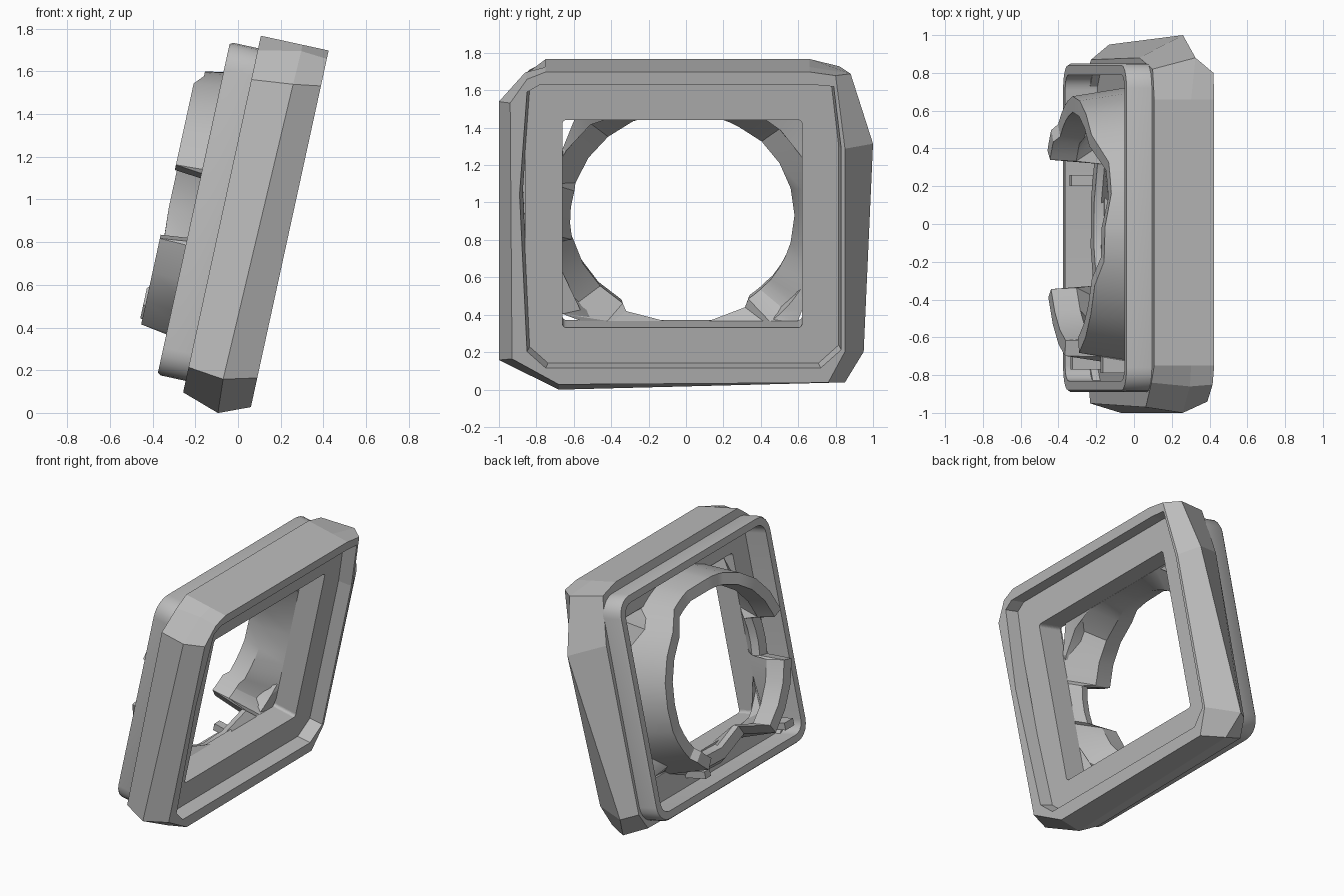
import bpy, bmesh
from math import sin, cos, pi, radians
from mathutils import Matrix

cube = bpy.data.objects.get("Cube")
if cube:
    bpy.data.objects.remove(cube)

grey = bpy.data.materials.new("plain grey")
grey.use_nodes = True
tone = (0.5, 0.5, 0.5, 1)
grey.diffuse_color = tone
grey.node_tree.nodes["Principled BSDF"].inputs["Base Color"].default_value = tone

# The whole housing leans: local axes are depth, width and height of the frame
LEAN = Matrix.Translation((0, 0, 0.9)) @ Matrix.Rotation(radians(12.3), 4, 'Y')


def finish(name, bm, smooth=None):
    bmesh.ops.recalc_face_normals(bm, faces=bm.faces)
    bm.transform(LEAN)
    mesh = bpy.data.meshes.new(name)
    bm.to_mesh(mesh)
    bm.free()
    mesh.materials.append(grey)
    obj = bpy.data.objects.new(name, mesh)
    bpy.context.collection.objects.link(obj)
    if smooth:
        bpy.ops.object.select_all(action='DESELECT')
        obj.select_set(True)
        bpy.context.view_layer.objects.active = obj
        bpy.ops.object.shade_smooth_by_angle(angle=radians(smooth))


def tube(name, rings, smooth=None):
    """Skin rings of equal length into a closed, hollow band."""
    bm = bmesh.new()
    loops = [[bm.verts.new(p) for p in ring] for ring in rings]
    n = len(loops[0])
    for k, a in enumerate(loops):
        b = loops[(k + 1) % len(loops)]
        for i in range(n):
            j = (i + 1) % n
            bm.faces.new((a[i], a[j], b[j], b[i]))
    finish(name, bm, smooth)


def outline(depth, points):
    return [(depth, y, c) for y, c in points]


def rounded(depth, y0, y1, c0, c1, r, steps=5):
    """Rounded rectangle, counter-clockwise from the +y side."""
    corners = [(y1 - r, c1 - r), (y0 + r, c1 - r), (y0 + r, c0 + r), (y1 - r, c0 + r)]
    return [(depth, y + r * cos(t), c + r * sin(t))
            for q, (y, c) in enumerate(corners)
            for t in [(q + s / steps) * pi / 2 for s in range(steps + 1)]]


def box(name, centre, size):
    bm = bmesh.new()
    bmesh.ops.create_cube(bm, size=1)
    bm.transform(Matrix.Translation(centre) @ Matrix.Diagonal((*size, 1)))
    finish(name, bm)


# Uneven faceted outer frame, from its rear edge round to the recessed front
back_outer = [(.66, .87), (.82, .83), (.88, .5), (.87, -.7), (.8, -.82),
              (-.68, -.84), (-.95, -.72), (-.97, .66), (-.84, .8), (-.75, .87)]
middle = [(.12, .66, .87), (.15, .88, .84), (.165, 1, .46), (.02, .95, -.71), (.1, .85, -.86),
          (.1, -.68, -.9), (.09, -1, -.74), (.116, -1, .68), (.12, -.86, .84), (.12, -.75, .87)]
front_outer = [(.66, .87), (.8, .85), (.85, .45), (.85, -.66), (.76, -.83),
               (-.68, -.84), (-.93, -.7), (-.94, .7), (-.85, .83), (-.75, .87)]
front_inner = [(.68, .8), (.79, .79), (.83, .45), (.83, -.65), (.72, -.75),
               (-.75, -.75), (-.85, -.66), (-.89, .2), (-.85, .76), (-.78, .8)]
recess = [(y * .98, c * .99) for y, c in front_inner]
tube("outer_frame", [outline(-.08, recess), outline(-.08, back_outer), middle,
                     outline(.245, front_outer), outline(.245, front_inner),
                     outline(.13, recess)])

# Recessed plate with a square window
plate = (-.86, .83, -.76, .8, .06)
window = (-.66, .62, -.55, .587, .02)
tube("front_plate", [rounded(.15, *plate), rounded(.15, *window),
                     rounded(-.04, *window), rounded(-.04, *plate)])

# Rounded rear rim forming a shallow tray
rim = (-.89, .85, -.785, .81, .13)
rim_inside = (-.83, .79, -.725, .75, .08)
tube("rear_rim", [rounded(-.03, *rim), rounded(-.2, *rim),
                  rounded(-.215, -.88, .84, -.775, .8, .12),
                  rounded(-.215, *rim_inside), rounded(-.03, *rim_inside)], 35)

# Ragged collar: square at the window, oval at the rear.
# Each section gives start angle, end angle and how far back it reaches.
SECTIONS = [(0, 45, .33), (60, 75, .26), (90, 105, .3), (116, 162, .34), (164, 191, .14),
            (193, 238, .34), (240, 304, .09), (306, 318, .35), (322, 345, .32)]
STEPS = 3
COLLAR = [(radians(a + (b - a) * s / STEPS), d)
          for a, b, d in SECTIONS for s in range(STEPS + 1)]


def oval(scale, reach):
    return [(-reach(d), -.02 + .6 * scale * cos(t), -.01 + .57 * scale * sin(t))
            for t, d in COLLAR]


def square(depth):
    ring = []
    for t, _ in COLLAR:
        m = max(abs(cos(t)), abs(sin(t)))
        ring.append((depth, -.02 + .64 * cos(t) / m, .018 + .568 * sin(t) / m))
    return ring


tube("collar", [square(-.02), oval(1, lambda d: .6 * d), oval(1.02, lambda d: d),
                oval(1.16, lambda d: d), oval(1.24, lambda d: .03)], 25)

# Small clips standing on the tray floor
CLIPS = [("lower_clip", (-.12, .23, -.64), (.17, .06, .05)),
         ("corner_clip", (-.12, -.72, -.64), (.16, .1, .05)),
         ("side_clip", (-.13, -.74, .16), (.16, .1, .06))]
for name, centre, size in CLIPS:
    box(name, centre, size)
